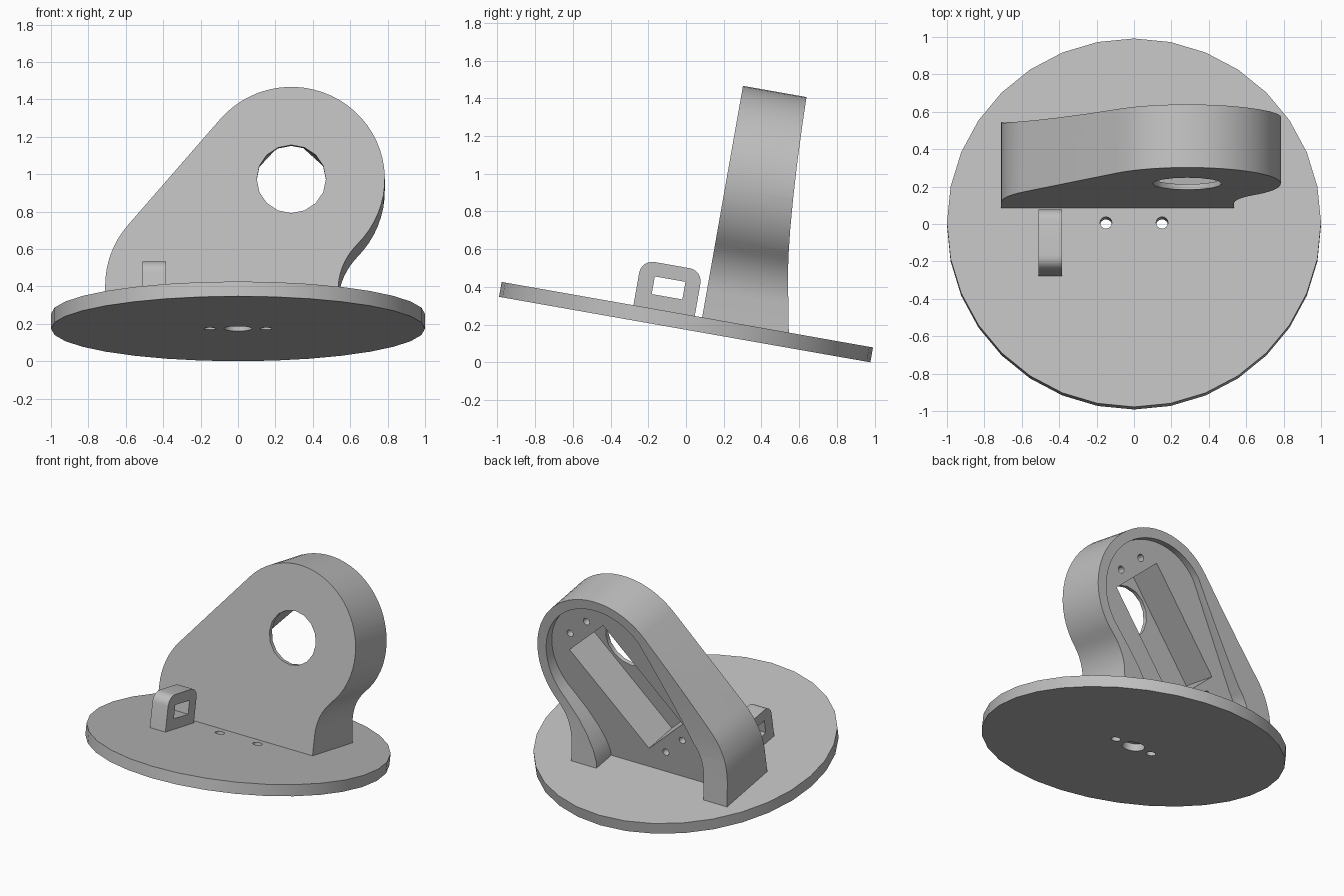
import bpy, bmesh
from math import sin, cos, radians
from mathutils import Vector

cube = bpy.data.objects.get("Cube")
if cube:
    bpy.data.objects.remove(cube, do_unlink=True)

TILT = radians(10)
THICK = 0.08

grey = bpy.data.materials.new("plain grey")
grey.use_nodes = True
grey.diffuse_color = (0.52, 0.52, 0.52, 1)
grey.node_tree.nodes["Principled BSDF"].inputs["Base Color"].default_value = (0.52, 0.52, 0.52, 1)


def arc(cx, cy, r, start, end, steps):
    """Points on an arc, angles in degrees."""
    angles = [radians(start + (end - start) * i / steps) for i in range(steps + 1)]
    return [(cx + r * cos(a), cy + r * sin(a)) for a in angles]


def circle(cx, cy, r, steps):
    return arc(cx, cy, r, 0, 360, steps)[:-1]


def prism(name, points, axis, low, high):
    """Extrude a flat outline along one axis."""
    place = {"x": lambda u, v, d: (d, u, v),
             "y": lambda u, v, d: (u, d, v),
             "z": lambda u, v, d: (u, v, d)}[axis]
    bm = bmesh.new()
    face = bm.faces.new([bm.verts.new(place(u, v, low)) for u, v in points])
    grown = bmesh.ops.extrude_face_region(bm, geom=[face])["geom"]
    top = [g for g in grown if isinstance(g, bmesh.types.BMVert)]
    bmesh.ops.translate(bm, verts=top, vec=Vector(place(0, 0, high - low)))
    bmesh.ops.recalc_face_normals(bm, faces=bm.faces)
    mesh = bpy.data.meshes.new(name)
    bm.to_mesh(mesh)
    bm.free()
    mesh.materials.append(grey)
    obj = bpy.data.objects.new(name, mesh)
    bpy.context.collection.objects.link(obj)
    return obj


def cut(target, *cutters):
    """Subtract each cutter and discard it."""
    for cutter in cutters:
        cutter.hide_render = True
        mod = target.modifiers.new("cut", "BOOLEAN")
        mod.operation = "DIFFERENCE"
        mod.solver = "EXACT"
        mod.object = cutter
        bpy.context.view_layer.objects.active = target
        bpy.ops.object.modifier_apply(modifier=mod.name)
        bpy.data.objects.remove(cutter, do_unlink=True)


# Round base plate with two through holes and a blind centre socket
base = prism("base_plate", circle(0, 0, 1, 32), "z", 0, THICK)
cut(base, prism("socket_cutter", circle(0, 0, 0.075, 20), "z", -0.1, 0.05))
for side in (-1, 1):
    cut(base, prism("hole_cutter", circle(side * 0.15, 0, 0.032, 16), "z", -0.1, 0.2))

# Bracket body: two rounded ends joined by a straight flank, with a concave foot
HX, HZ = 0.285, 0.827
FX, FZ = -0.21, 0.25
FLANK = 139.4
FLOOR = 0.06
outer = (arc(HX, HZ, 0.5, -45, FLANK, 32)
         + arc(FX, FZ, 0.5, FLANK, 180, 8)
         + [(-0.71, FLOOR), (0.535, FLOOR)]
         + arc(0.89, 0.222, 0.355, 180, 135, 9)[:-1])
bracket = prism("motor_bracket", outer, "y", 0.08, 0.65)

# Curved back of the bracket
back = [(0.562, 0), (0.487, 0.39), (0.472, 0.5), (0.459, 0.62), (0.446, 0.78),
        (0.434, 0.98), (0.426, 1.18), (0.419, 1.45), (0.9, 1.45), (0.9, 0)]
cut(bracket, prism("back_cutter", back, "x", -1, 1))

# Recess inside the rim, open at the foot
inner = (arc(HX, HZ, 0.43, -45, FLANK, 32)
         + arc(FX, FZ, 0.31, FLANK, 180, 8)
         + [(-0.52, 0), (0.33, 0), (0.335, 0.12), (0.36, 0.2),
            (0.41, 0.295), (0.48, 0.395)])
cut(bracket, prism("recess_cutter", inner, "y", 0.375, 0.8))

# Slanted motor pocket with its shaft hole and four screw holes
ALONG = Vector((-cos(radians(47.5)), -sin(radians(47.5))))
ACROSS = Vector((ALONG.y, -ALONG.x))
MID = Vector((HX, HZ)) + ALONG * 0.21


def on_axis(along, across):
    return MID + ALONG * along + ACROSS * across


pocket = [on_axis(a, b) for a, b in ((-0.415, -0.205), (0.415, -0.205),
                                     (0.415, 0.205), (-0.415, 0.205))]
cut(bracket,
    prism("pocket_cutter", pocket, "y", 0.11, 0.5),
    prism("shaft_cutter", circle(HX, HZ, 0.185, 16), "y", 0, 0.3))
for a in (-0.5, 0.5):
    for b in (-0.1, 0.1):
        c = on_axis(a, b)
        cut(bracket, prism("screw_cutter", circle(c.x, c.y, 0.025, 12), "y", 0.15, 0.5))

# Small lug with rounded top and a rectangular window
lug_side = ([(-0.29, FLOOR), (0.04, FLOOR)]
            + arc(-0.03, 0.255, 0.07, 0, 90, 6)
            + arc(-0.22, 0.255, 0.07, 90, 180, 6))
lug = prism("cable_lug", lug_side, "x", -0.51, -0.385)
window = [(-0.205, 0.155), (-0.04, 0.155), (-0.04, 0.25), (-0.205, 0.25)]
cut(lug, prism("window_cutter", window, "x", -0.7, -0.2))

# Lean everything back together and shade the curved walls
for obj in (base, bracket, lug):
    obj.rotation_euler.x = -TILT
    obj.location = (0, -THICK / 2 * sin(TILT), sin(TILT))
    bpy.ops.object.select_all(action="DESELECT")
    obj.select_set(True)
    bpy.context.view_layer.objects.active = obj
    bpy.ops.object.shade_smooth_by_angle(angle=radians(28))
